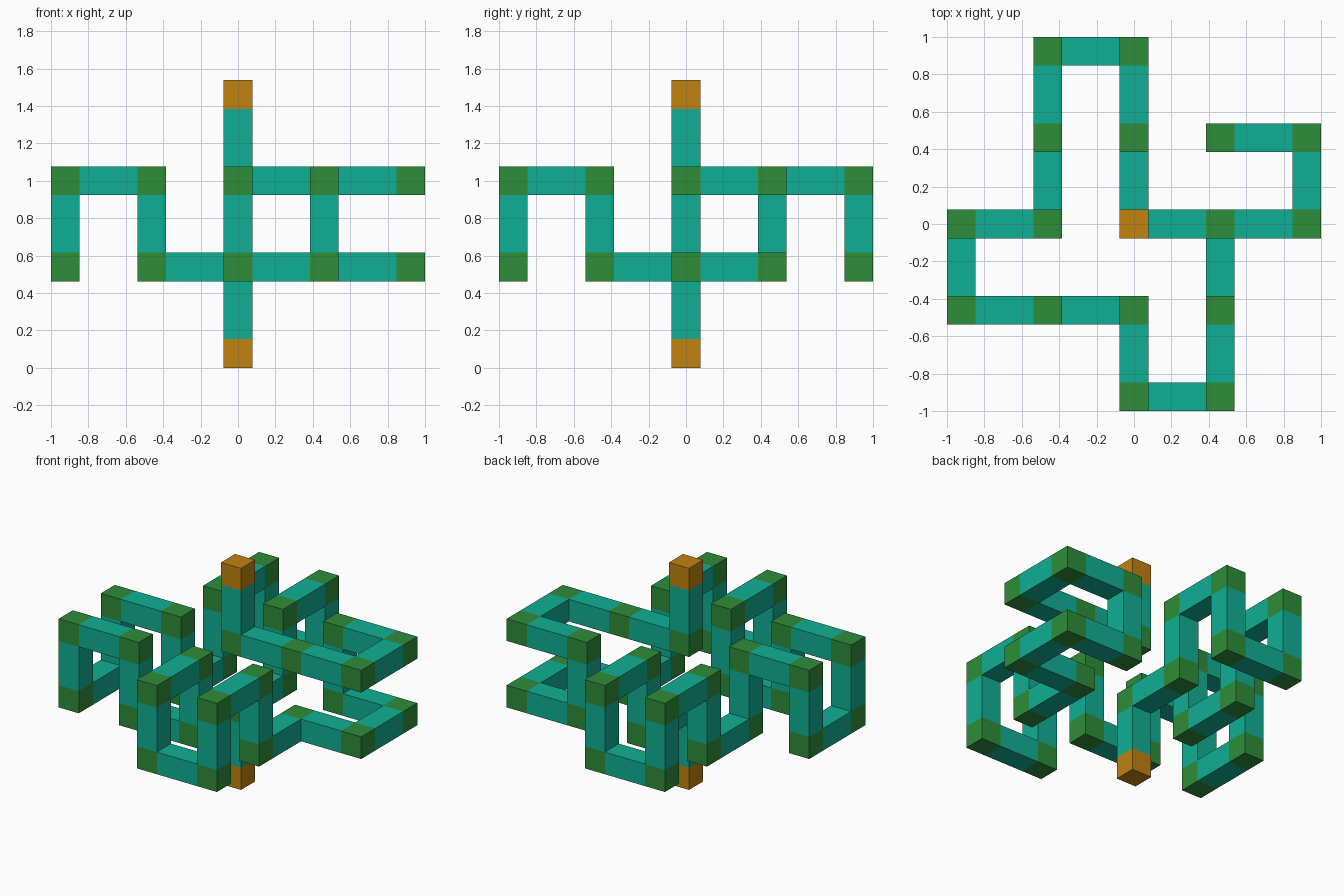
import bpy
import bmesh
from mathutils import Vector

cube = bpy.data.objects.get("Cube")
if cube:
    bpy.data.objects.remove(cube, do_unlink=True)

W = 2 / 13        # thickness of the square bar
STEP = 3 * W      # distance between neighbouring joints
DIRS = {"E": (1, 0, 0), "W": (-1, 0, 0), "N": (0, 1, 0),
        "S": (0, -1, 0), "U": (0, 0, 1), "D": (0, 0, -1)}
# Route of the folded bar, from the bottom end to the top end
ROUTE = "UNUNDWUSDSUWDSUEDEUSDEUNDNENWUESWWU"


def material(name, color):
    m = bpy.data.materials.new(name)
    m.use_nodes = True
    m.diffuse_color = (*color, 1)
    bsdf = next(n for n in m.node_tree.nodes if n.type == "BSDF_PRINCIPLED")
    bsdf.inputs["Base Color"].default_value = (*color, 1)
    return m


materials = [material("teal", (0.005, 0.429, 0.292)),
             material("green", (0.027, 0.266, 0.042)),
             material("orange", (0.533, 0.223, 0.005))]
TEAL, GREEN, ORANGE = range(3)


def add_box(bm, center, size, mat, open_dirs):
    """Box with the sides facing open_dirs left out, so that boxes join up."""
    verts = bmesh.ops.create_cube(bm, size=1)["verts"]
    faces = {f for v in verts for f in v.link_faces}
    for f in faces:
        f.normal_update()
        f.material_index = mat
    hidden = [f for f in faces if any(f.normal.dot(d) > 0.9 for d in open_dirs)]
    for v in verts:
        v.co = Vector(a * b for a, b in zip(v.co, size)) + center
    bmesh.ops.delete(bm, geom=hidden, context="FACES_ONLY")


bm = bmesh.new()
moves = [Vector(DIRS[c]) for c in ROUTE]
pos = Vector((0, 0, W / 2))
for i in range(len(moves) + 1):
    # Joint block, orange at both ends of the bar
    links = ([-moves[i - 1]] if i > 0 else []) + moves[i:i + 1]
    add_box(bm, pos, (W, W, W), GREEN if len(links) == 2 else ORANGE, links)
    # Straight piece to the next joint
    if i < len(moves):
        d = moves[i]
        size = [W * (1 + abs(c)) for c in d]
        add_box(bm, pos + d * STEP / 2, size, TEAL, (d, -d))
        pos = pos + d * STEP

bmesh.ops.remove_doubles(bm, verts=bm.verts[:], dist=0.001)
bmesh.ops.recalc_face_normals(bm, faces=bm.faces[:])
mesh = bpy.data.meshes.new("folded_bar")
bm.to_mesh(mesh)
bm.free()
for m in materials:
    mesh.materials.append(m)
bpy.context.collection.objects.link(bpy.data.objects.new("folded_bar", mesh))
